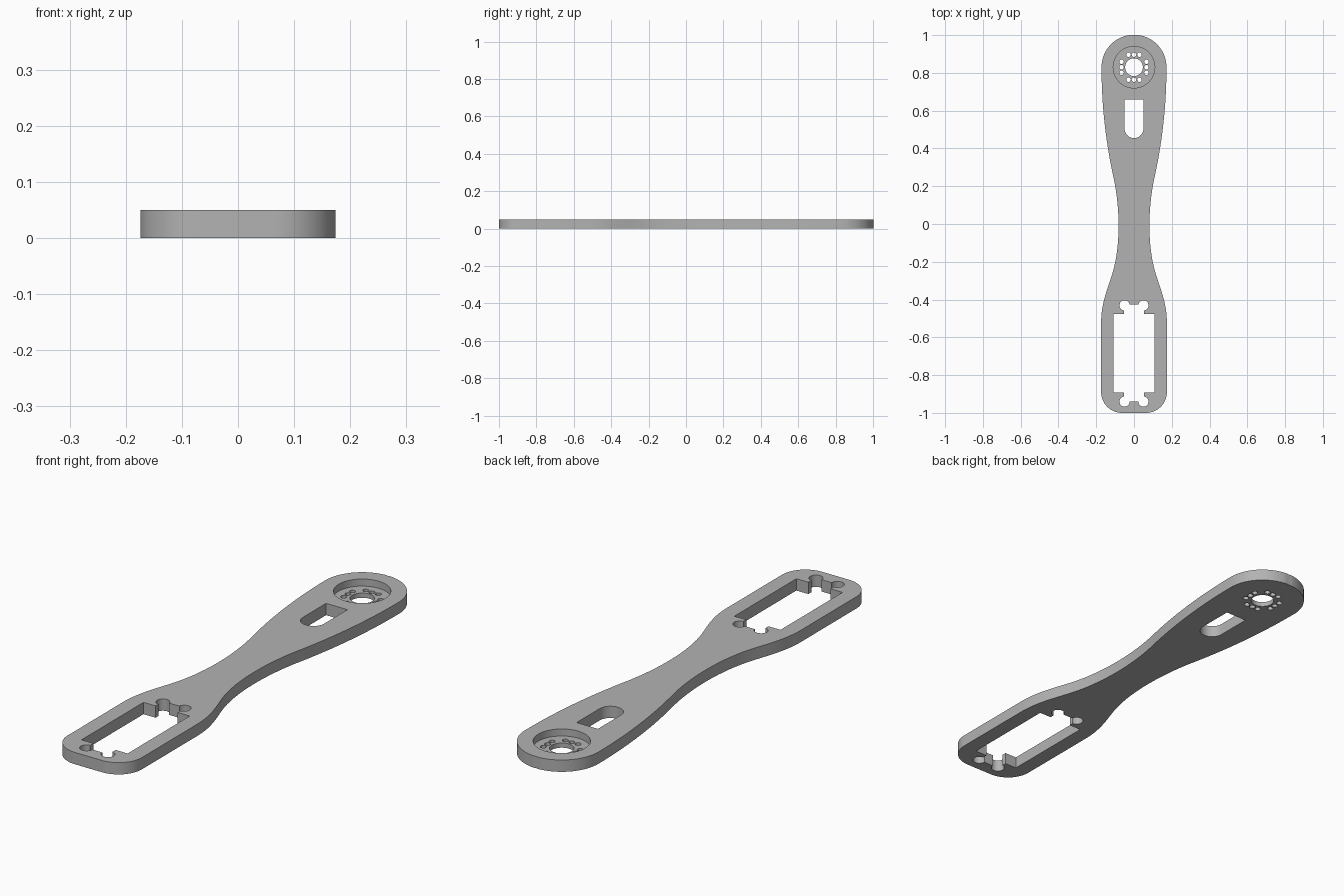
import bpy, bmesh, math
from mathutils import Vector
from mathutils.geometry import interpolate_bezier

cube = bpy.data.objects.get("Cube")
if cube:
    bpy.data.objects.remove(cube, do_unlink=True)

THICK = 0.05
FLOOR = 0.02          # floor height of the round recess
HORN_Y = 0.83         # centre of the round end

grey = bpy.data.materials.new("plain grey")
grey.use_nodes = True
grey.diffuse_color = (0.45, 0.45, 0.45, 1)
grey.node_tree.nodes["Principled BSDF"].inputs["Base Color"].default_value = grey.diffuse_color


def prism(name, points, z0, z1):
    """Extrude a closed flat outline from z0 to z1."""
    bm = bmesh.new()
    face = bm.faces.new([bm.verts.new((x, y, z0)) for x, y in points])
    top = bmesh.ops.extrude_face_region(bm, geom=[face])["geom"]
    verts = [v for v in top if isinstance(v, bmesh.types.BMVert)]
    bmesh.ops.translate(bm, vec=(0, 0, z1 - z0), verts=verts)
    bmesh.ops.recalc_face_normals(bm, faces=bm.faces)
    mesh = bpy.data.meshes.new(name)
    bm.to_mesh(mesh)
    bm.free()
    mesh.materials.append(grey)
    obj = bpy.data.objects.new(name, mesh)
    bpy.context.collection.objects.link(obj)
    return obj


def arc(cx, cy, r, start, end, n):
    angles = [math.radians(start + (end - start) * i / n) for i in range(n + 1)]
    return [(cx + r * math.cos(a), cy + r * math.sin(a)) for a in angles]


def circle(cx, cy, r, n=32):
    return arc(cx, cy, r, 0, 360, n)[:-1]


def box(w, y0, y1):
    return [(-w, y0), (w, y0), (w, y1), (-w, y1)]


def bezier(*points):
    return [(p.x, p.y) for p in interpolate_bezier(*[Vector(p) for p in points], 17)]


# Right half of the outline: rounded corner, waist, round end
side = arc(0.064, -0.89, 0.11, -90, 0, 16)
side += bezier((0.174, -0.52), (0.174, -0.43), (0.147, -0.36), (0.12, -0.28))
side += bezier((0.12, -0.28), (0.07, -0.13), (0.073, 0.07), (0.105, 0.23))[1:]
side += bezier((0.105, 0.23), (0.15, 0.43), (0.172, 0.63), (0.172, HORN_Y))[1:]
side += arc(0, HORN_Y, 0.172, 0, 90, 24)[1:]
side[-1] = (0, 1.0)
outline = side + [(-x, y) for x, y in reversed(side[:-1])]
arm = prism("arm_plate", outline, 0, THICK)

# Openings that go right through the plate
through = [
    box(0.108, -0.892, -0.477),                             # motor window
    box(0.052, -0.94, -0.426),                              # notches at its ends
    [(0.05, 0.66), (-0.05, 0.66)] + arc(0, 0.505, 0.05, 180, 360, 24),  # slot
    circle(0, HORN_Y, 0.047, 40),                           # centre hole
]
# Screw holes beside the notches
through += [circle(x, y, 0.027) for x in (-0.05, 0.05) for y in (-0.431, -0.94)]
# Small holes, three on each side of the centre
for i in range(4):
    c, s = round(math.cos(i * math.pi / 2)), round(math.sin(i * math.pi / 2))
    for t in (-0.029, 0, 0.029):
        through.append(circle(c * 0.066 - s * t, HORN_Y + s * 0.066 + c * t, 0.012, 16))

cutters = [prism("recess_cutter", circle(0, HORN_Y, 0.11, 64), FLOOR, THICK + 0.1)]
cutters += [prism("hole_cutter", p, -0.1, THICK + 0.1) for p in through]

bpy.ops.object.select_all(action='DESELECT')
arm.select_set(True)
bpy.context.view_layer.objects.active = arm
for cutter in cutters:
    cutter.hide_render = True
    mod = arm.modifiers.new("cut", 'BOOLEAN')
    mod.operation = 'DIFFERENCE'
    mod.solver = 'EXACT'
    mod.object = cutter
    bpy.ops.object.modifier_apply(modifier=mod.name)
    bpy.data.objects.remove(cutter, do_unlink=True)

bpy.ops.object.shade_smooth_by_angle(angle=math.radians(30))
